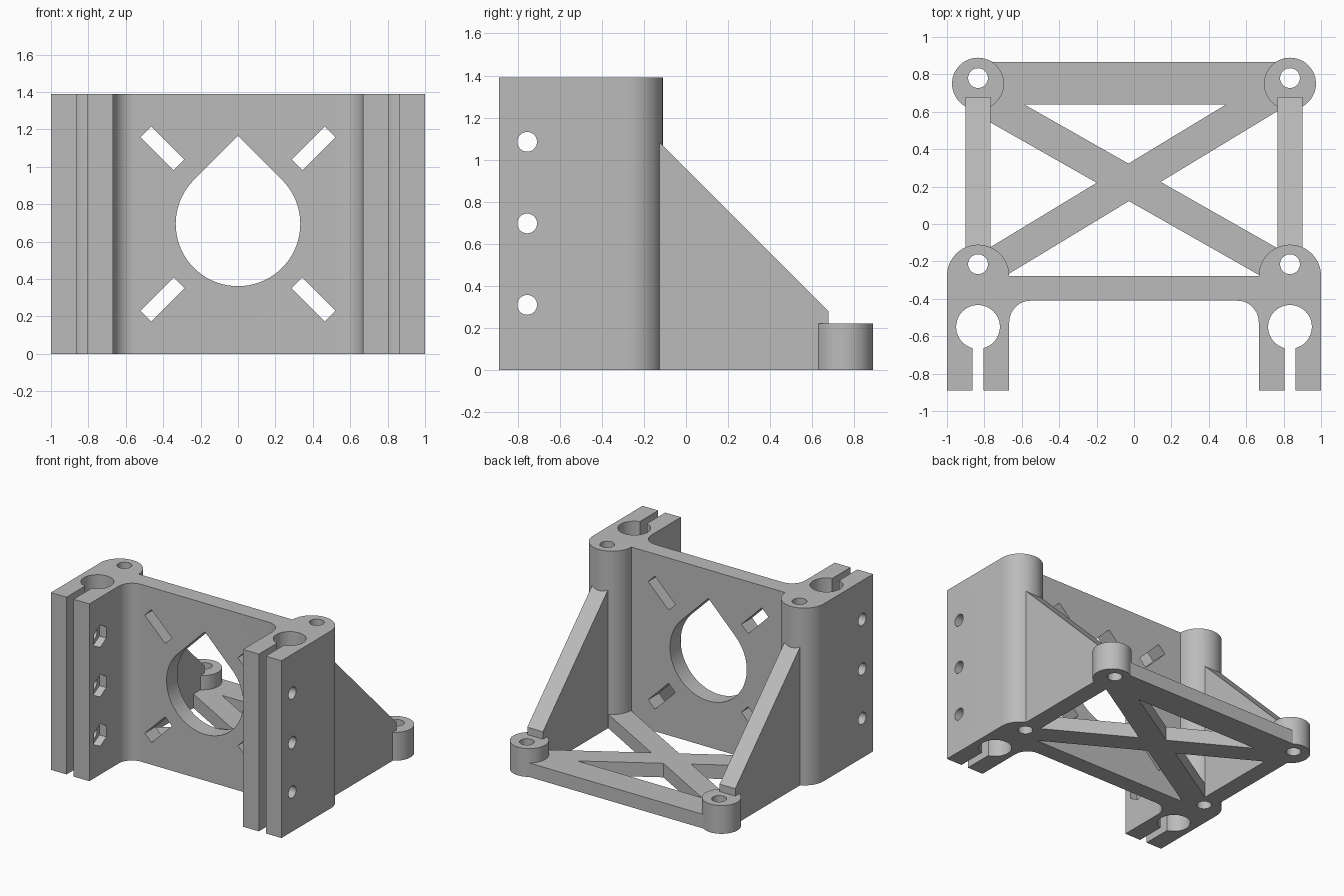
import bpy, bmesh
from math import sin, cos, pi, radians, atan2, asin, degrees, hypot
from mathutils import Vector, Matrix

if "Cube" in bpy.data.objects:
    bpy.data.objects.remove(bpy.data.objects["Cube"], do_unlink=True)

HEIGHT = 1.39
BASE_H = 0.11
BOSS_H = 0.222
COL_X = 0.834           # centre line of each clamp column
PLATE_MID = 0.695       # height of the opening centre

grey = bpy.data.materials.new("plain grey")
grey.use_nodes = True
grey.diffuse_color = (0.5, 0.5, 0.5, 1)
grey.node_tree.nodes["Principled BSDF"].inputs["Base Color"].default_value = (0.5, 0.5, 0.5, 1)


def arc(cx, cy, r, a0, a1, n):
    """Points on an arc, angles in degrees."""
    angles = [radians(a0 + (a1 - a0) * i / n) for i in range(n + 1)]
    return [(cx + r * cos(a), cy + r * sin(a)) for a in angles]


def circle(cx, cy, r, n=48):
    return arc(cx, cy, r, 0, 360, n)[:-1]


def prism(name, outline, lo, hi, axis="z"):
    """Extrude a flat outline along an axis from lo to hi."""
    place = {"z": lambda u, v, w: (u, v, w),
             "y": lambda u, v, w: (u, w, v),
             "x": lambda u, v, w: (w, u, v)}[axis]
    bm = bmesh.new()
    face = bm.faces.new([bm.verts.new(place(u, v, lo)) for u, v in outline])
    ext = bmesh.ops.extrude_face_region(bm, geom=[face])
    moved = [g for g in ext["geom"] if isinstance(g, bmesh.types.BMVert)]
    bmesh.ops.translate(bm, verts=moved, vec=Vector(place(0, 0, hi - lo)))
    bmesh.ops.recalc_face_normals(bm, faces=bm.faces)
    mesh = bpy.data.meshes.new(name)
    bm.to_mesh(mesh)
    bm.free()
    mesh.materials.append(grey)
    ob = bpy.data.objects.new(name, mesh)
    bpy.context.collection.objects.link(ob)
    return ob


def bar(cx, cy, length, width, angle):
    """Corners of a rectangle turned about its centre."""
    turn = Matrix.Rotation(angle, 2)
    corners = [(-1, -1), (1, -1), (1, 1), (-1, 1)]
    pts = [turn @ Vector((sx * length / 2, sy * width / 2)) for sx, sy in corners]
    return [(p.x + cx, p.y + cy) for p in pts]


def combine(target, tool, operation):
    """Apply a boolean and drop the tool."""
    mod = target.modifiers.new("join", "BOOLEAN")
    mod.operation, mod.object, mod.solver = operation, tool, "EXACT"
    bpy.context.view_layer.objects.active = target
    bpy.ops.object.modifier_apply(modifier=mod.name)
    bpy.data.objects.remove(tool, do_unlink=True)


# Plate with two split clamp columns, as one mirrored outline
bore_r, slot = 0.117, 0.03
gap = degrees(asin(slot / bore_r))
half = arc(0.552, -0.525, 0.115, 90, 0, 12)
half += [(0.667, -0.89), (COL_X - slot, -0.89)]
half += arc(COL_X, -0.55, bore_r, -90 - gap, -450 + gap, 44)
half += [(COL_X + slot, -0.89), (1, -0.89)]
half += arc(0.8335, -0.277, 0.1665, 0, 180, 32)
outline = half + [(-x, y) for x, y in reversed(half)]
bracket = prism("motor_bracket", outline, 0, HEIGHT)

# Base: rear bar, crossed braces, rear bosses, side gussets
parts = [prism("rear_bar", bar(0, 0.7525, 2 * COL_X, 0.225, 0), 0, BASE_H)]
for y0, y1 in ((-0.265, 0.745), (0.68, -0.267)):
    dx, dy = 2 * COL_X, y1 - y0
    parts.append(prism("cross_brace", bar(0, (y0 + y1) / 2, hypot(dx, dy), 0.173, atan2(dy, dx)), 0, BASE_H))
for s in (-1, 1):
    parts.append(prism("rear_boss", circle(s * COL_X, 0.75, 0.139), 0, BOSS_H))
    side = [(-0.15, 0), (0.678, 0), (0.678, 0.28), (-0.15, 1.108)]
    parts.append(prism("gusset", side, s * COL_X - 0.068, s * COL_X + 0.068, "x"))
for part in parts:
    combine(bracket, part, "UNION")

# Cutters: vertical bolts, clamp bolts and nut pockets
cuts = []
for s in (-1, 1):
    for y in (-0.215, 0.78):
        cuts.append(prism("bolt_hole", circle(s * COL_X, y, 0.053, 32), -0.1, HEIGHT + 0.1))
    for z in (0.31, 0.697, 1.085):
        lo, hi = sorted((s * 0.6, s * 1.1))
        cuts.append(prism("clamp_hole", circle(-0.755, z, 0.047, 32), lo, hi, "x"))
        lo, hi = sorted((s * 0.6, s * 0.727))
        cuts.append(prism("nut_pocket", arc(-0.755, z, 0.088, 90, 390, 5), lo, hi, "x"))

# Cutters: teardrop opening and four diagonal slots in the plate
r = 0.333
teardrop = arc(0, PLATE_MID, r, 135, 405, 54) + [(0, PLATE_MID + r * 2 ** 0.5)]
cuts.append(prism("teardrop", teardrop, -0.5, -0.2, "y"))
for sx in (-1, 1):
    for sz in (-1, 1):
        slot_shape = bar(sx * 0.404, PLATE_MID + sz * 0.404, 0.25, 0.082, sx * sz * pi / 4)
        cuts.append(prism("slot", slot_shape, -0.5, -0.2, "y"))
for cut in cuts:
    combine(bracket, cut, "DIFFERENCE")

# Smooth the round walls, keep the edges sharp
bpy.ops.object.select_all(action="DESELECT")
bracket.select_set(True)
bpy.context.view_layer.objects.active = bracket
bpy.ops.object.shade_smooth_by_angle(angle=radians(30))
